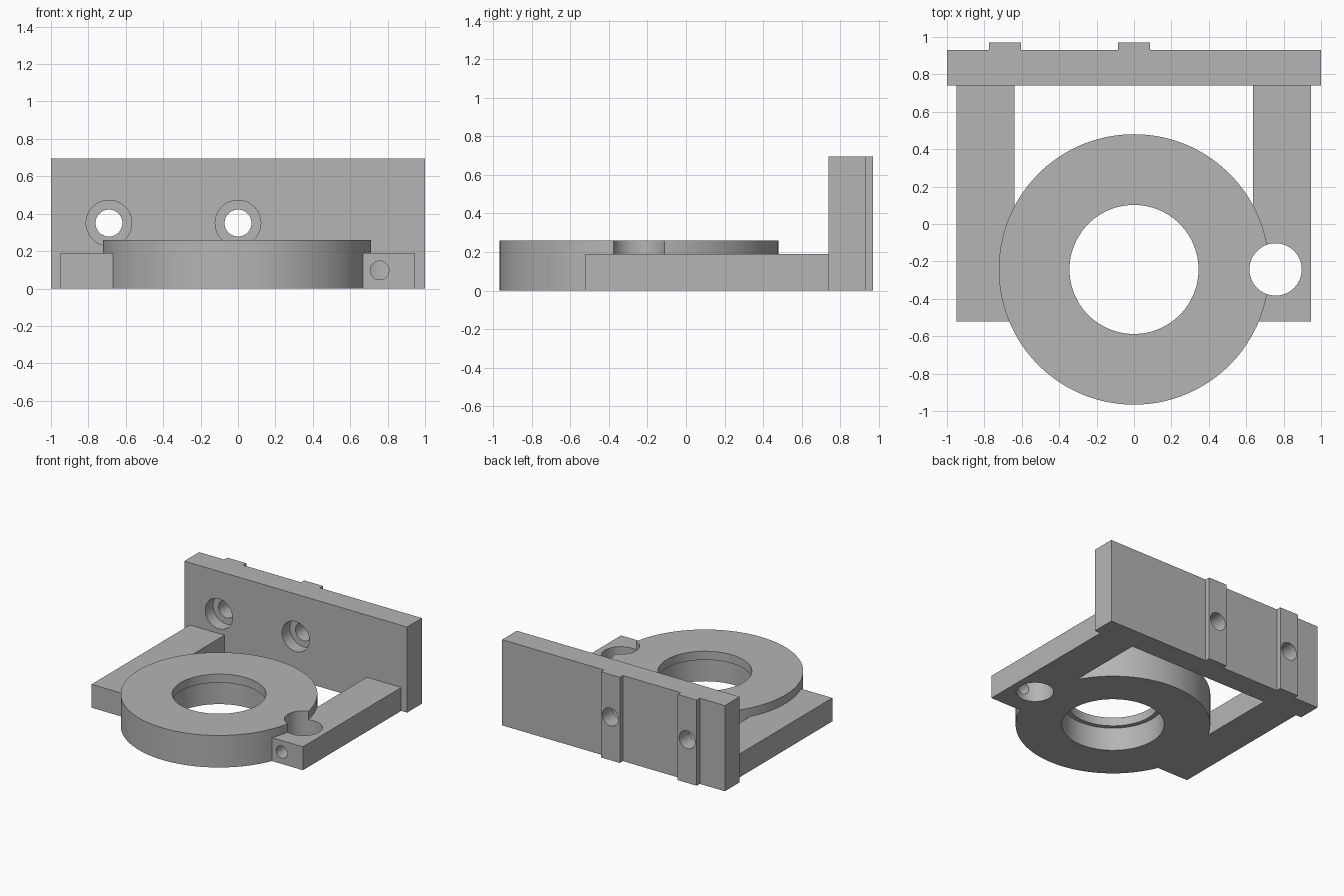
import bpy
import math

cube = bpy.data.objects.get("Cube")
if cube:
    bpy.data.objects.remove(cube, do_unlink=True)

grey = bpy.data.materials.new("machined grey")
grey.use_nodes = True
grey.diffuse_color = (0.46, 0.46, 0.46, 1)
grey.node_tree.nodes["Principled BSDF"].inputs["Base Color"].default_value = grey.diffuse_color


def finish(obj, name):
    obj.name = name
    obj.data.materials.append(grey)
    return obj


def box(name, x, y, z):
    """Box from (low, high) pairs."""
    bpy.ops.mesh.primitive_cube_add(size=1, location=[sum(p) / 2 for p in (x, y, z)])
    obj = bpy.context.object
    obj.scale = [p[1] - p[0] for p in (x, y, z)]
    bpy.ops.object.transform_apply(location=True, rotation=True, scale=True)
    return finish(obj, name)


def cylinder(name, radius, x, y, z, sides=64):
    """Cylinder along whichever of y or z is given as a (low, high) pair."""
    along_y = isinstance(y, tuple)
    low, high = y if along_y else z
    mid = (low + high) / 2
    bpy.ops.mesh.primitive_cylinder_add(
        vertices=sides, radius=radius, depth=high - low,
        location=(x, mid, z) if along_y else (x, y, mid),
        rotation=(math.pi / 2 if along_y else 0, 0, 0))
    bpy.ops.object.transform_apply(location=True, rotation=True, scale=True)
    return finish(bpy.context.object, name)


def combine(body, part, operation):
    """Merge a part into the body or cut it away, then drop the part."""
    mod = body.modifiers.new(operation.lower(), 'BOOLEAN')
    mod.operation = operation
    mod.solver = 'EXACT'
    mod.object = part
    bpy.ops.object.select_all(action='DESELECT')
    bpy.context.view_layer.objects.active = body
    body.select_set(True)
    bpy.ops.object.modifier_apply(modifier=mod.name)
    bpy.data.objects.remove(part, do_unlink=True)


RING_Y = -0.243
POST_X = 0.757
SCREWS = (-0.69, 0)
PLATE_FRONT, PLATE_BACK, HEIGHT = 0.74, 0.93, 0.695

# Upright back plate with two full-height locating keys
bracket = box("mounting_bracket", (-1, 1), (PLATE_FRONT, PLATE_BACK), (0, HEIGHT))
for x in SCREWS:
    combine(bracket, box("key", (x - 0.085, x + 0.085), (0.88, 0.97), (0, HEIGHT)), 'UNION')

# Side arms and bearing ring
for low, high in ((-0.95, -0.64), (0.637, 0.947)):
    combine(bracket, box("arm", (low, high), (-0.52, 0.8), (0, 0.19)), 'UNION')
combine(bracket, cylinder("ring", 0.723, 0, RING_Y, (0, 0.26), 128), 'UNION')

# Stepped bore: wide from below, narrow lip at the top
combine(bracket, cylinder("bore", 0.345, 0, RING_Y, (-0.1, 0.4), 96), 'DIFFERENCE')
combine(bracket, cylinder("wide_bore", 0.38, 0, RING_Y, (-0.1, 0.19), 96), 'DIFFERENCE')

# Post hole in the left arm and its clamping screw hole
combine(bracket, cylinder("post_hole", 0.14, POST_X, RING_Y, (-0.1, 0.4)), 'DIFFERENCE')
combine(bracket, cylinder("clamp_hole", 0.05, POST_X, (-0.6, RING_Y), 0.097, 32), 'DIFFERENCE')

# Counterbored screw holes through the back plate
for x in SCREWS:
    combine(bracket, cylinder("screw_hole", 0.072, x, (0.6, 1.1), 0.35, 48), 'DIFFERENCE')
    combine(bracket, cylinder("counterbore", 0.122, x, (0.6, 0.84), 0.35, 48), 'DIFFERENCE')

# One shared material and crisp edges
bracket.data.materials.clear()
bracket.data.materials.append(grey)
for face in bracket.data.polygons:
    face.material_index = 0
bpy.ops.object.select_all(action='DESELECT')
bpy.context.view_layer.objects.active = bracket
bracket.select_set(True)
bpy.ops.object.shade_smooth_by_angle(angle=math.radians(30))
